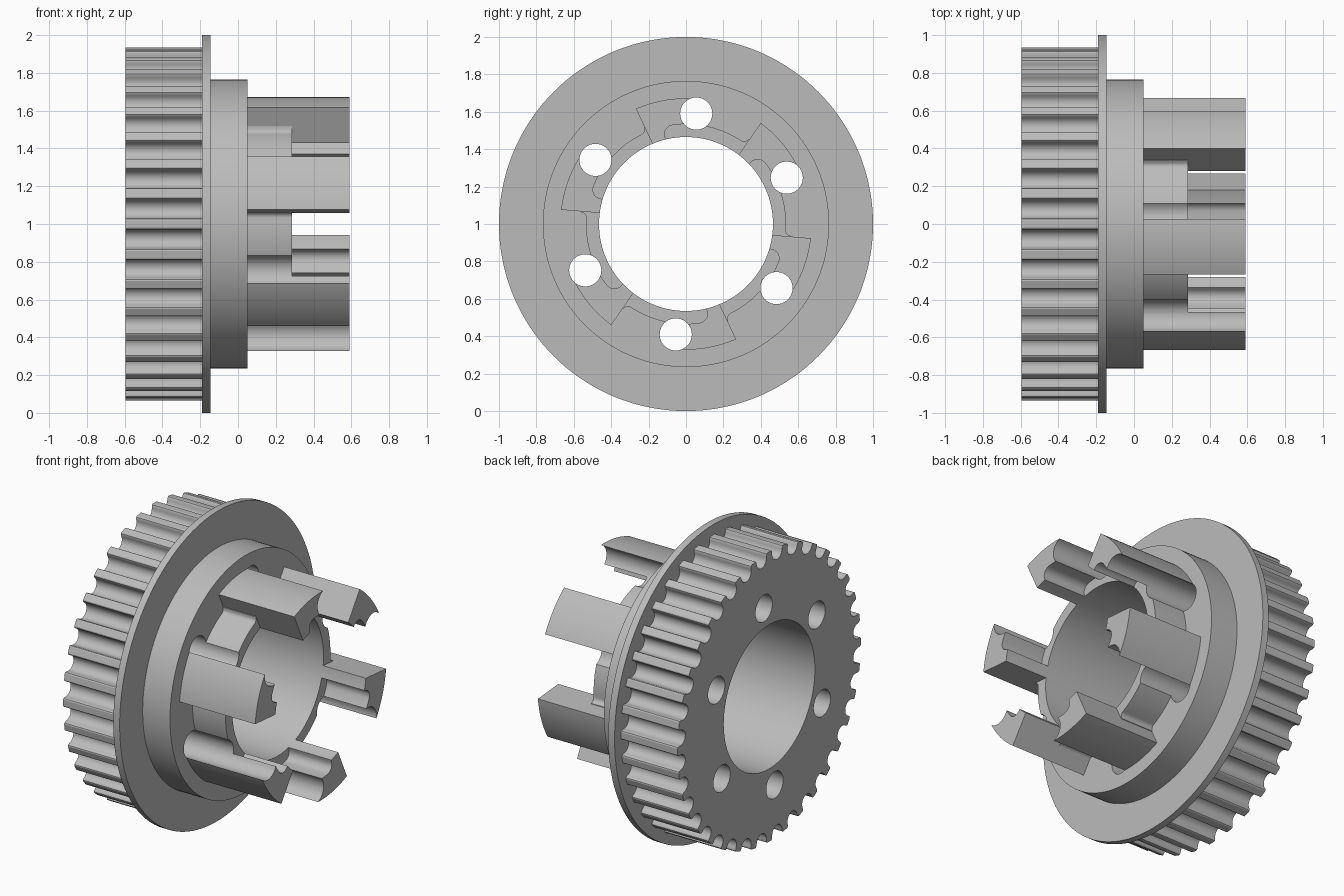
import bpy
import bmesh
from math import sin, cos, pi, radians, sqrt

if "Cube" in bpy.data.objects:
    bpy.data.objects.remove(bpy.data.objects["Cube"])

BORE_R, HOLE_R, HOLE_DIST = 0.465, 0.086, 0.593
STEP_R, LUG_R = 0.535, 0.672
HOLE_ANGLE, FLAT_ANGLE, RECESS_ANGLE = 24.7, 53.5, 43.5
TEETH = 36

steel = bpy.data.materials.new("grey_metal")
steel.use_nodes = True
colour = (0.5, 0.5, 0.5, 1)
steel.diffuse_color = colour
steel.node_tree.nodes["Principled BSDF"].inputs["Base Color"].default_value = colour


def polar(r, degrees):
    """Point in the y-z plane around the wheel axis."""
    a = radians(degrees)
    return r * cos(a), r * sin(a)


def arc(r, start, end, steps):
    return [polar(r, start + (end - start) * i / steps) for i in range(steps + 1)]


def circle(r, steps, centre=(0, 0)):
    return [(centre[0] + y, centre[1] + z) for y, z in arc(r, 0, 360, steps)[:-1]]


def prism(name, outlines, x0, x1):
    """Extrude closed y-z outlines along the wheel axis."""
    bm = bmesh.new()
    for outline in outlines:
        face = bm.faces.new([bm.verts.new((x0, y, z + 1)) for y, z in outline])
        top = bmesh.ops.extrude_face_region(bm, geom=[face])["geom"]
        verts = [v for v in top if isinstance(v, bmesh.types.BMVert)]
        bmesh.ops.translate(bm, verts=verts, vec=(x1 - x0, 0, 0))
    bmesh.ops.recalc_face_normals(bm, faces=bm.faces)
    mesh = bpy.data.meshes.new(name)
    bm.to_mesh(mesh)
    bm.free()
    mesh.materials.append(steel)
    obj = bpy.data.objects.new(name, mesh)
    bpy.context.collection.objects.link(obj)
    return obj


def cut(obj, cutter):
    mod = obj.modifiers.new("cut", 'BOOLEAN')
    mod.operation = 'DIFFERENCE'
    mod.solver = 'EXACT'
    mod.object = cutter
    bpy.context.view_layer.objects.active = obj
    bpy.ops.object.modifier_apply(modifier=mod.name)


# Cutter for the bore and the six through holes
holes = [circle(HOLE_R, 40, polar(HOLE_DIST, HOLE_ANGLE + 60 * k)) for k in range(6)]
bore_cutter = prism("bore_cutter", [circle(BORE_R, 120)] + holes, -1, 1)
bore_cutter.hide_render = True

# Toothed rim: flat lands between round-bottomed grooves
groove = [(-0.062, 0.933), (-0.055, 0.93), (-0.051, 0.922)]
groove += [(-0.05 * cos(t * pi / 12), 0.91 - 0.05 * sin(t * pi / 12)) for t in range(13)]
groove += [(-t, r) for t, r in reversed(groove[:3])]
rim_outline = []
for k in range(TEETH):
    a = radians(360 * (k + 0.5) / TEETH)
    rim_outline += [(r * cos(a) - t * sin(a), r * sin(a) + t * cos(a)) for t, r in groove]
parts = [prism("toothed_rim", [rim_outline], -0.595, -0.19)]

# Flange and hub discs
parts.append(prism("flange", [circle(1, 144)], -0.19, -0.145))
parts.append(prism("hub", [circle(0.765, 144)], -0.145, 0.05))

# Low ring between the lugs, filleted into the flat side of each lug
step_outline = []
for k in range(6):
    start = FLAT_ANGLE + 60 * k
    step_outline.append(polar(STEP_R + 0.03, start - 1.5))
    for i in range(7):
        u = 1 - i / 6
        step_outline.append(polar(STEP_R + 0.03 * (1 - sqrt(1 - u * u)), start + 3 * i / 6))
    step_outline += arc(STEP_R, start + 5, start + 57, 20)
parts.append(prism("inner_step", [step_outline], 0.05, 0.285))

# Six lugs, scooped by the holes and hollowed on the inside above the low ring
for k in range(6):
    turn = 60 * k
    outline = arc(LUG_R, HOLE_ANGLE + turn, FLAT_ANGLE + turn, 16)
    outline += arc(0.4, FLAT_ANGLE - 1.2 + turn, HOLE_ANGLE + turn, 6)
    lug = prism(f"lug_{k + 1}", [outline], 0.05, 0.59)
    hollow = [polar(0.38, RECESS_ANGLE + turn), polar(0.48, RECESS_ANGLE + turn)]
    for i in range(9):
        t = i * pi / 16
        r = 0.484 + 0.05 * sin(t)
        hollow.append(polar(r, RECESS_ANGLE - 6 * (1 - cos(t)) + turn))
    hollow += arc(STEP_R - 0.001, RECESS_ANGLE - 8 + turn, HOLE_ANGLE - 5 + turn, 8)
    hollow.append(polar(0.38, HOLE_ANGLE - 5 + turn))
    hollow_cutter = prism("hollow_cutter", [hollow], 0.275, 0.8)
    cut(lug, hollow_cutter)
    bpy.data.objects.remove(hollow_cutter)
    parts.append(lug)

# Open the bore and holes through every part, then shade
for part in parts:
    cut(part, bore_cutter)
bpy.data.objects.remove(bore_cutter)

bpy.ops.object.select_all(action='DESELECT')
for part in parts:
    part.select_set(True)
bpy.context.view_layer.objects.active = parts[0]
bpy.ops.object.shade_smooth_by_angle(angle=radians(28))
